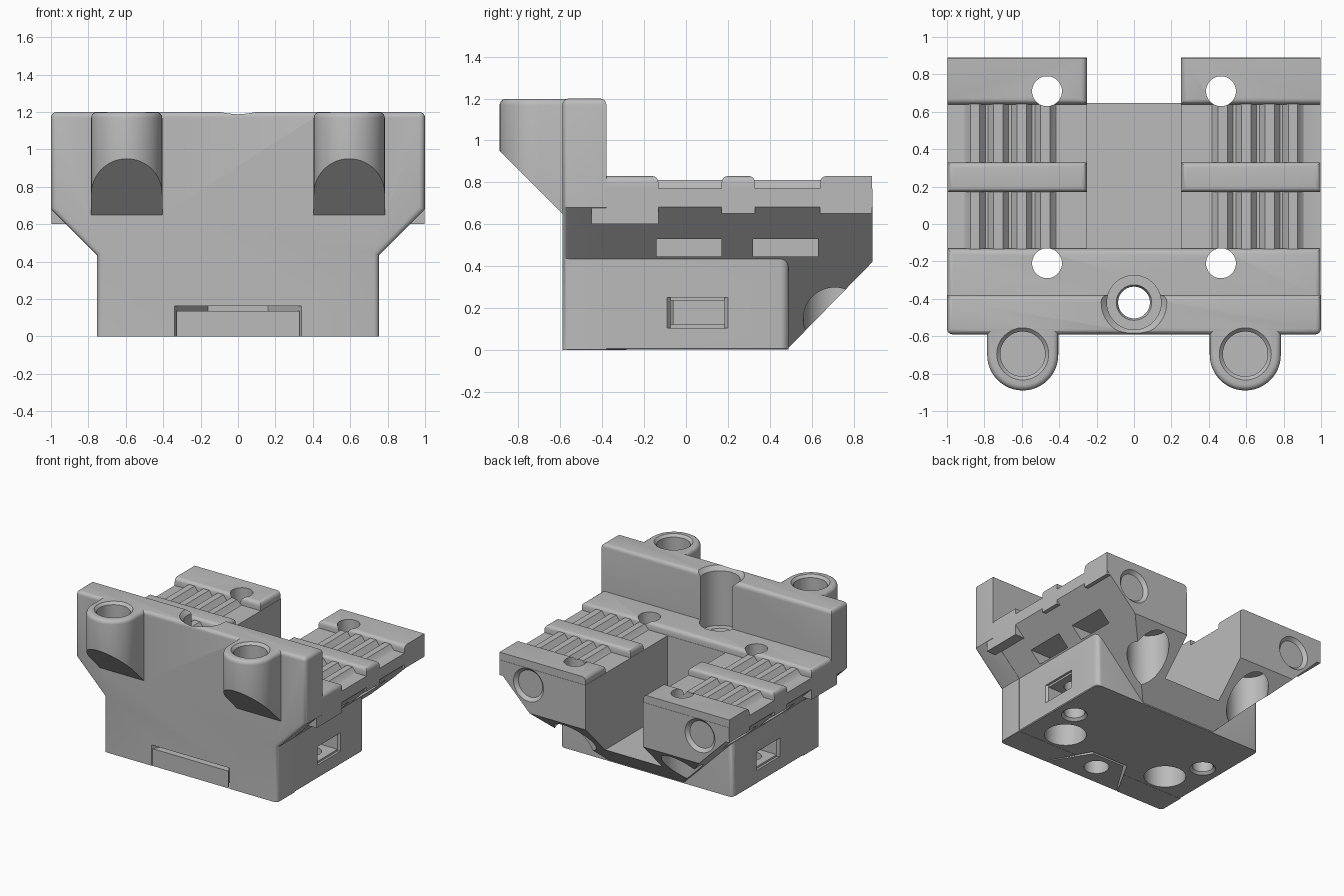
import bpy, bmesh, math
from mathutils import Vector

if "Cube" in bpy.data.objects:
    bpy.data.objects.remove(bpy.data.objects["Cube"])

grey = bpy.data.materials.new("plain grey")
grey.diffuse_color = (0.5, 0.5, 0.5, 1)
grey.use_nodes = True
grey.node_tree.nodes["Principled BSDF"].inputs["Base Color"].default_value = grey.diffuse_color


def add(name, bm):
    bmesh.ops.recalc_face_normals(bm, faces=bm.faces)
    me = bpy.data.meshes.new(name)
    bm.to_mesh(me)
    bm.free()
    me.materials.append(grey)
    ob = bpy.data.objects.new(name, me)
    bpy.context.collection.objects.link(ob)
    return ob


def prism(name, pts, axis, a, b, bevels=()):
    """Extrude a 2D outline along an axis; bevels = (width, segments, test on both edge ends)."""
    put = {'x': lambda p, t: (t, p[0], p[1]), 'y': lambda p, t: (p[0], t, p[1]),
           'z': lambda p, t: (p[0], p[1], t)}[axis]
    bm = bmesh.new()
    f = bm.faces.new([bm.verts.new(put(p, a)) for p in pts])
    ext = bmesh.ops.extrude_face_region(bm, geom=[f])
    move = Vector(put((0, 0), b - a))
    bmesh.ops.translate(bm, vec=move, verts=[v for v in ext['geom'] if isinstance(v, bmesh.types.BMVert)])
    bmesh.ops.recalc_face_normals(bm, faces=bm.faces)
    for width, seg, test in bevels:
        edges = [e for e in bm.edges if test(e.verts[0].co, e.verts[1].co)]
        bmesh.ops.bevel(bm, geom=edges, offset=width, segments=seg, profile=0.5,
                        affect='EDGES', clamp_overlap=True)
    return add(name, bm)


def box(name, x0, x1, y0, y1, z0, z1, bevels=()):
    return prism(name, [(x0, y0), (x1, y0), (x1, y1), (x0, y1)], 'z', z0, z1, bevels)


def cone(p0, p1, r0, r1):
    p0, p1 = Vector(p0), Vector(p1)
    bm = bmesh.new()
    bmesh.ops.create_cone(bm, cap_ends=True, segments=48, radius1=r0, radius2=r1, depth=(p1 - p0).length)
    bmesh.ops.rotate(bm, verts=bm.verts, matrix=(p1 - p0).to_track_quat('Z', 'Y').to_matrix())
    bmesh.ops.translate(bm, verts=bm.verts, vec=(p0 + p1) / 2)
    return add("hole_cutter", bm)


def combine(ob, other, op):
    m = ob.modifiers.new("combine", 'BOOLEAN')
    m.operation, m.solver, m.object = op, 'EXACT', other
    bpy.context.view_layer.objects.active = ob
    bpy.ops.object.modifier_apply(modifier=m.name)
    bpy.data.objects.remove(other)


def join(ob, other):
    combine(ob, other, 'UNION')


def cut(ob, other):
    combine(ob, other, 'DIFFERENCE')


def both(a, b, axis, value):
    return abs(a[axis] - value) < 0.004 and abs(b[axis] - value) < 0.004


# Main core with sloping flanks and a sloping rear underside
core = [(-.32, .003), (.32, .003), (.998, .681), (.998, .77), (-.998, .77), (-.998, .681)]
body = prism("carriage_body", core, 'y', -.5, .89)
cut(body, prism("rear_wedge", [(.4605, -.02), (.91, .44), (1.2, .44), (1.2, -.02)], 'x', -1.2, 1.2))

# Lower block
join(body, box("lower_block", -.753, .753, -.5, .49, .0015, .434, [
    (.04, 4, lambda a, b: both(a, b, 1, .49) and (abs(a.z - b.z) > .1 or a.z + b.z > .8)),
    (.015, 1, lambda a, b: a.z < .01 and b.z < .01 and abs(abs(a.x) - .753) < .01
     and abs(a.x - b.x) < .01)]))

# Open channel between the two arms
cut(body, box("channel", -.25, .25, -.13, 1.2, .17, 1.2))

# Shelf behind the wall
join(body, box("shelf", -.998, .998, -.45, -.132, .6, .83, [
    (.03, 4, lambda a, b: both(a, b, 2, .83) and not both(a, b, 1, -.45))]))

# Raised strips and toothed belt grips on each arm
for s in (1, -1):
    xa, xb = sorted((s * .252, s * .998))
    join(body, box("strip", xa, xb, .17, .33, .65, .83, [
        (.03, 4, lambda a, b: both(a, b, 2, .83))]))
    join(body, box("end_strip", xa, xb, .64, .888, .65, .83, [
        (.03, 4, lambda a, b: both(a, b, 2, .83) and
         (both(a, b, 1, .64) or both(a, b, 0, s * .252)))]))
    teeth = [(s * .39, .7), (s * .41, .765)]
    for i in range(4):
        c = .475 + i * .125
        teeth += [(s * (c - .055), .772), (s * (c - .025), .81), (s * (c + .025), .81), (s * (c + .055), .772)]
    teeth += [(s * .92, .765), (s * .93, .7)]
    for y0, y1 in ((-.16, .2), (.3, .67)):
        join(body, prism("belt_teeth", teeth, 'y', y0, y1))

# Tall front wall
half = [(.755, 0), (.755, .435), (1, .68), (1, 1.2)]
outline = half + [(-x, z) for x, z in reversed(half)]
join(body, prism("front_wall", outline, 'y', -.59, -.38, [
    (.03, 4, lambda a, b: both(a, b, 2, 1.2) or (both(a, b, 1, -.59) and a.z + b.z > .1)
     or (abs(a.y - b.y) > .1 and a.z > 1 and b.z > 1)),
    (.015, 1, lambda a, b: a.z < .01 and b.z < .01 and abs(a.y - b.y) > .05)]))

# Rounded bosses on the front, cut off at 45 degrees below
for s in (1, -1):
    cx = s * .595
    arc = [(cx + .19 * math.cos(t), -.70 + .19 * math.sin(t))
           for t in (math.pi + math.pi * i / 24 for i in range(25))]
    boss = prism("boss", arc + [(cx + .19, -.5), (cx - .19, -.5)], 'z', .5, 1.199, [
        (.03, 4, lambda a, b: both(a, b, 2, 1.199) and not both(a, b, 1, -.5))])
    cut(boss, prism("boss_wedge", [(-1, 1.06), (-1, .3), (-.45, .3), (-.45, .51)], 'x', -1, 1))
    join(body, boss)
    cut(body, cone((cx, -.695, .9), (cx, -.695, 1.25), .12, .12))
    cut(body, cone((cx, -.695, 1.18), (cx, -.695, 1.22), .12, .16))

# Centre screw hole with half-round recess in the wall
cut(body, cone((0, -.42, .74), (0, -.42, 1.3), .145, .145))
cut(body, cone((0, -.42, 1.165), (0, -.42, 1.21), .142, .185))
cut(body, cone((0, -.42, -.1), (0, -.42, .8), .085, .085))
cut(body, cone((0, -.42, .72), (0, -.42, .75), .085, .1))

for s in (1, -1):
    # Vertical screw holes with wide counterbores from below
    for y in (-.21, .71):
        cut(body, cone((s * .465, y, -.1), (s * .465, y, 1), .08, .08))
        cut(body, cone((s * .465, y, -.1), (s * .465, y, .5), .15, .15))
    # Small chamfered holes in the underside
    cut(body, cone((s * .6, .05, -.1), (s * .6, .05, .35), .075, .075))
    cut(body, cone((s * .6, .05, -.01), (s * .6, .05, .02), .105, .075))
    # Holes in the rear ends of the arms
    cut(body, cone((s * .745, .55, .64), (s * .745, 1, .64), .105, .105))
    cut(body, cone((s * .745, .865, .64), (s * .745, .895, .64), .105, .135))
    # Nut slots in the sides, with a flared mouth
    xa, xb = sorted((s * .48, s * .9))
    cut(body, box("side_slot", xa, xb, -.075, .185, .12, .235))
    mouth = [(s * .735, .185), (s * .735, -.075), (s * .757, -.093), (s * .757, .203)]
    cut(body, prism("slot_mouth", mouth, 'z', .105, .25))
    # Slots in the sloping flanks
    for y0 in (-.15, .31):
        xa, xb = sorted((s * .66, s * 1.1))
        cut(body, box("flank_slot", xa, xb, y0 + .01, y0 + .32, .445, .53))

# Tapered pocket under the front, with a loose insert in it
cut(body, prism("pocket", [(-.355, -.62), (.355, -.62), (.16, -.27), (-.16, -.27)], 'z', -.1, .163))
insert = prism("pocket_insert", [(-.33, -.588), (.33, -.588), (.14, -.285), (-.14, -.285)], 'z', 0, .135)
cut(insert, cone((0, -.42, -.1), (0, -.42, .3), .09, .09))

# Smooth rounded parts, keep edges crisp
for ob in (body, insert):
    bpy.ops.object.select_all(action='DESELECT')
    ob.select_set(True)
    bpy.context.view_layer.objects.active = ob
    bpy.ops.object.shade_smooth_by_angle(angle=math.radians(30))
